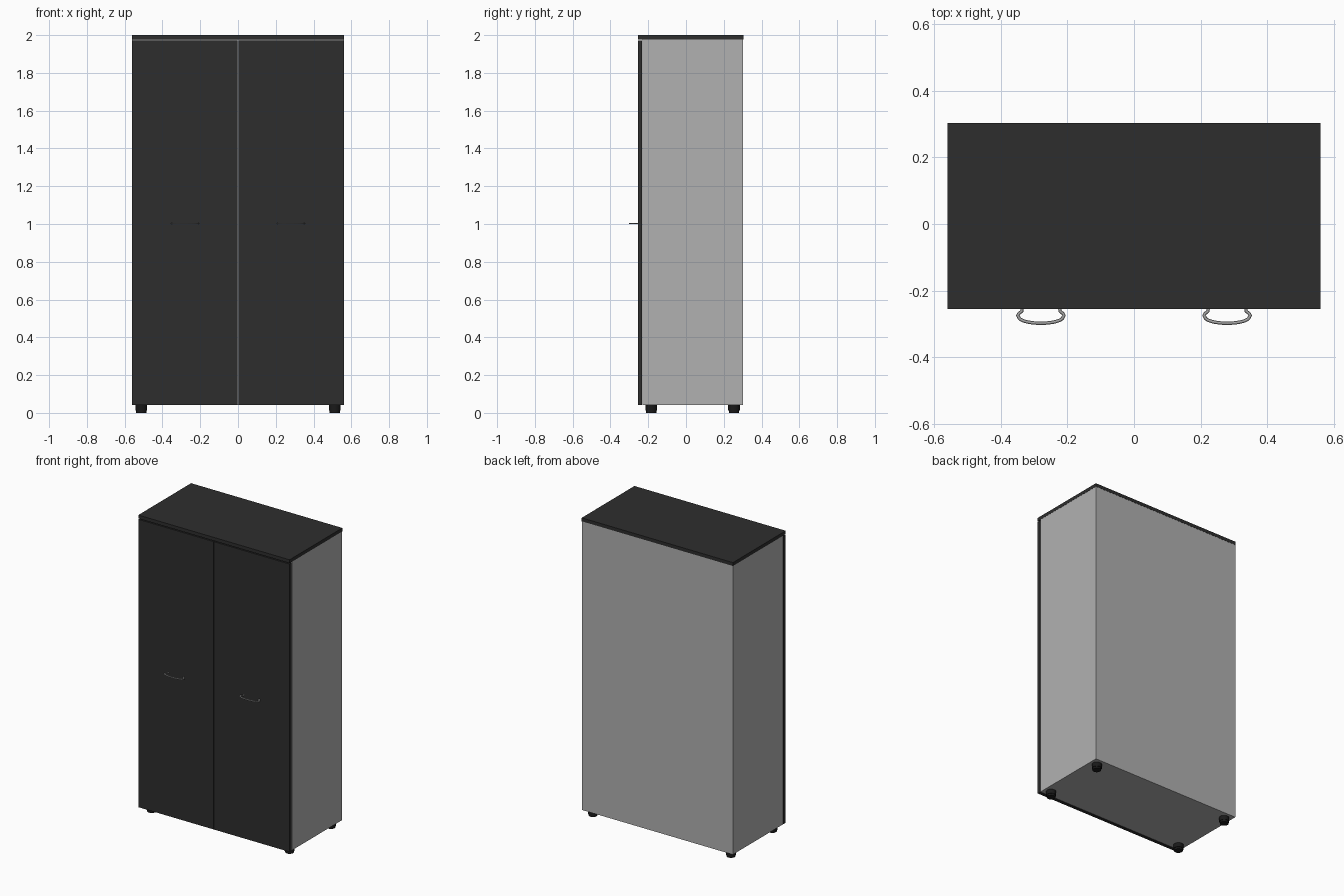
import bpy, bmesh, math
from mathutils import Matrix

if "Cube" in bpy.data.objects:
    bpy.data.objects.remove(bpy.data.objects["Cube"])


def material(name, v):
    m = bpy.data.materials.new(name)
    m.diffuse_color = (v, v, v, 1)
    m.use_nodes = True
    m.node_tree.nodes["Principled BSDF"].inputs["Base Color"].default_value = m.diffuse_color
    return m


DARK = material("charcoal", 0.027)
GREY = material("light grey", 0.44)
METAL = material("brushed metal", 0.4)
BLACK = material("black plastic", 0.01)


def add_object(name, bm, mat):
    me = bpy.data.meshes.new(name)
    bm.to_mesh(me)
    bm.free()
    me.materials.append(mat)
    ob = bpy.data.objects.new(name, me)
    bpy.context.collection.objects.link(ob)
    return ob


def box(name, x, y, z, mat):
    bm = bmesh.new()
    bmesh.ops.create_cube(bm, size=1)
    for v in bm.verts:
        v.co = [lo + (c + 0.5) * (hi - lo) for c, (lo, hi) in zip(v.co, (x, y, z))]
    return add_object(name, bm, mat)


def foot(name, x, y):
    # stem plus a slightly narrower pad on the floor
    bm = bmesh.new()
    for r, z0, z1 in ((0.031, 0.012, 0.041), (0.027, 0.0, 0.012)):
        bmesh.ops.create_cone(bm, cap_ends=True, segments=24, radius1=r, radius2=r,
                              depth=z1 - z0,
                              matrix=Matrix.Translation((x, y, (z0 + z1) / 2)))
    ob = add_object(name, bm, BLACK)
    smooth(ob)


def smooth(ob):
    bpy.ops.object.select_all(action='DESELECT')
    ob.select_set(True)
    bpy.context.view_layer.objects.active = ob
    bpy.ops.object.shade_smooth_by_angle(angle=math.radians(35))


def handle(name, x):
    # bow handle: two short posts joined by a shallow arc
    left = [(-0.057, -0.252), (-0.057, -0.262), (-0.066, -0.269), (-0.070, -0.275)]
    arc = [(-0.067 * math.cos(math.pi * i / 16), -0.279 - 0.0195 * math.sin(math.pi * i / 16))
           for i in range(17)]
    path = left + arc + [(-px, py) for px, py in reversed(left)]
    cu = bpy.data.curves.new(name, 'CURVE')
    cu.dimensions = '3D'
    cu.bevel_depth = 0.005
    cu.bevel_resolution = 2
    cu.use_fill_caps = True
    sp = cu.splines.new('POLY')
    sp.points.add(len(path) - 1)
    for p, (px, py) in zip(sp.points, path):
        p.co = (px + x, py, 0, 1)
    cu.materials.append(METAL)
    ob = bpy.data.objects.new(name, cu)
    bpy.context.collection.objects.link(ob)
    ob.location.z = 1.003
    ob.scale.z = 0.7
    bpy.ops.object.select_all(action='DESELECT')
    ob.select_set(True)
    bpy.context.view_layer.objects.active = ob
    bpy.ops.object.convert(target='MESH')
    smooth(bpy.context.view_layer.objects.active)


# carcass and top
box("cabinet_body", (-0.56, 0.56), (-0.229, 0.303), (0.041, 1.977), GREY)
box("top_panel", (-0.561, 0.561), (-0.255, 0.304), (1.977, 2.0), DARK)

# doors, handles and feet, left and right
for s, side in ((-1, "left"), (1, "right")):
    box(side + "_door", sorted((s * 0.002, s * 0.56)), (-0.255, -0.234), (0.041, 1.971), DARK)
    handle(side + "_handle", s * 0.28)
    for y, end in ((-0.184, "front"), (0.254, "back")):
        foot(f"{end}_{side}_foot", s * 0.512, y)
